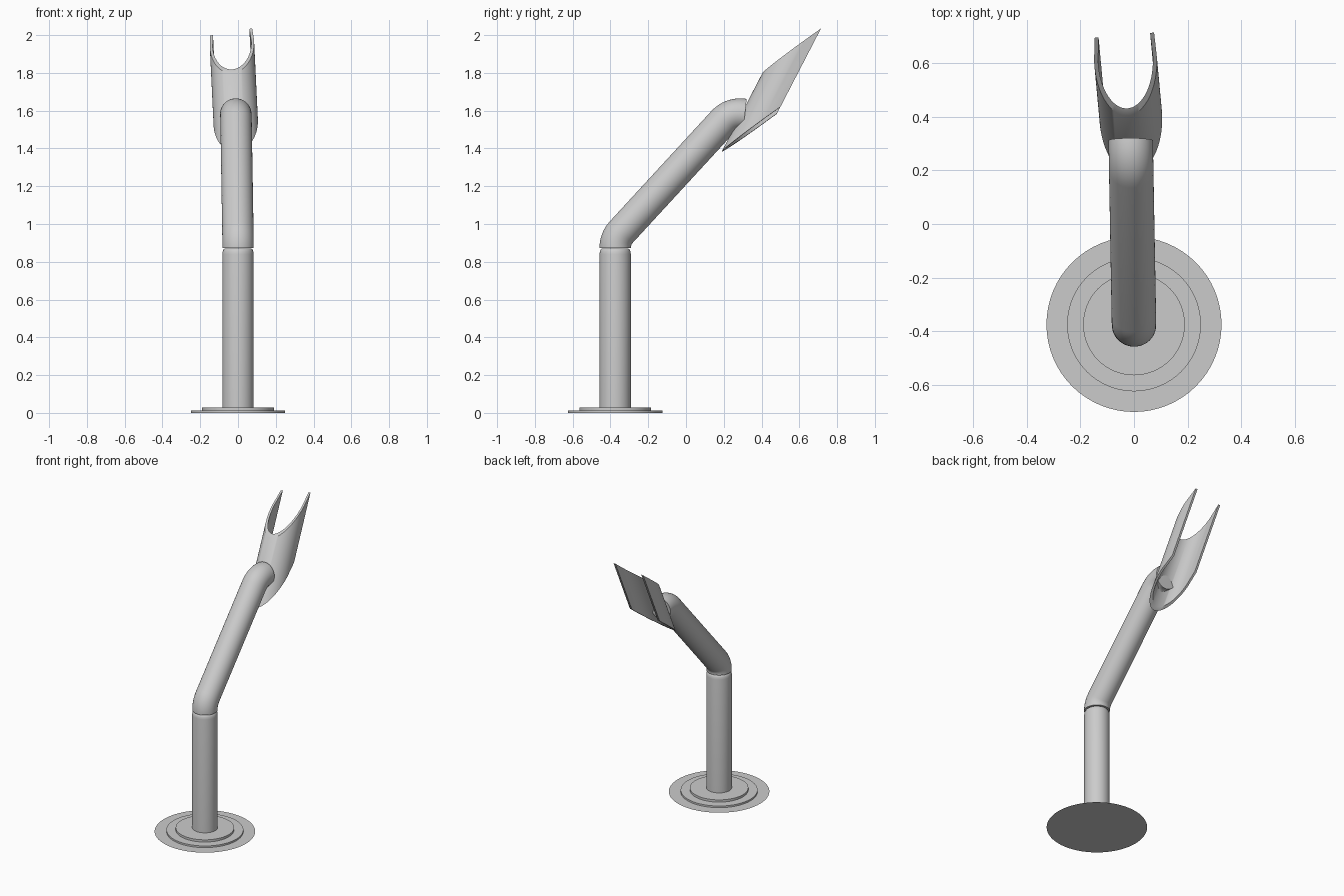
import bpy, bmesh, math
from mathutils import Vector

if "Cube" in bpy.data.objects:
    bpy.data.objects.remove(bpy.data.objects["Cube"])

POLE_Y = -0.375


def make(name, verts, faces, angle=35):
    me = bpy.data.meshes.new(name)
    me.from_pydata(verts, [], faces)
    bm = bmesh.new()
    bm.from_mesh(me)
    if name != "ground_disc":
        bmesh.ops.recalc_face_normals(bm, faces=bm.faces)
    bm.to_mesh(me)
    bm.free()
    ob = bpy.data.objects.new(name, me)
    bpy.context.collection.objects.link(ob)
    bpy.ops.object.select_all(action='DESELECT')
    ob.select_set(True)
    bpy.context.view_layer.objects.active = ob
    bpy.ops.object.shade_smooth_by_angle(angle=math.radians(angle))
    return ob


def loft(name, rings, closed=False):
    """Skin a list of equal rings; cap the ends, or join last to first when closed."""
    n = len(rings[0])
    verts = [p for r in rings for p in r]
    k = len(rings)
    faces = [(i * n + j, i * n + (j + 1) % n, (i + 1) % k * n + (j + 1) % n, (i + 1) % k * n + j)
             for i in range(k if closed else k - 1) for j in range(n)]
    if not closed:
        faces += [tuple(range(n))[::-1], tuple(range((k - 1) * n, k * n))]
    return make(name, verts, faces)


def circle(r, z, n=64):
    return [(r * math.cos(2 * math.pi * i / n), POLE_Y + r * math.sin(2 * math.pi * i / n), z)
            for i in range(n)]


def turned(name, profile, n=64):
    return loft(name, [circle(r, z, n) for r, z in profile])


# base: flat ground disc and two stepped plates
make("ground_disc", circle(0.327, 0), [tuple(range(64))])
turned("lower_plate", [(0.25, 0.0), (0.25, 0.012)])
turned("upper_plate", [(0.19, 0.012), (0.19, 0.028)])

# upright pole with a rounded top edge
turned("pole", [(0.083, 0.028), (0.083, 0.84), (0.081, 0.855), (0.076, 0.866), (0.07, 0.87)], 48)


# bent arm: centre line in the y-z plane with filleted corners
def fillet(a, c, b, length, steps=8):
    p = c + (a - c).normalized() * length
    d1, d2 = (c - a).normalized(), (b - c).normalized()
    turn = d1.angle(d2)
    R = length / math.tan(turn / 2)
    side = (d2 - d1 * d1.dot(d2)).normalized()
    out = []
    for i in range(steps + 1):
        t = turn * i / steps
        out.append((p + d1 * R * math.sin(t) + side * R * (1 - math.cos(t)),
                    d1 * math.cos(t) + side * math.sin(t)))
    return out


start, low = Vector((0, POLE_Y, 0.872)), Vector((0, POLE_Y, 0.922))
high, end = Vector((0, 0.238, 1.588)), Vector((0, 0.312, 1.580))
path = ([(start, Vector((0, 0, 1)))] + fillet(start, low, high, 0.048)
        + fillet(low, high, end, 0.062) + [(end, (end - high).normalized())])
rings = []
for p, d in path:
    side = Vector((1, 0, 0)).cross(d)
    ring = []
    for i in range(48):
        a = 2 * math.pi * i / 48
        v = p + 0.083 * (Vector((1, 0, 0)) * math.cos(a) + side * math.sin(a))
        v.x -= 0.018 * (v.y - POLE_Y)      # arm is swung very slightly to one side
        ring.append(v)
    rings.append(ring)
loft("arm", rings)

# cradle: thin U-shaped channel with slanted ends
axis = Vector((-0.02, 0.215, 0.415))
length = axis.length
axis.normalize()
depth = Vector((0, 0.89, -0.456))
R, T, D = 0.118, 0.015, 0.167
shear = 0.33 / D


def section(r):
    pts = [(r * math.sin(a), R - r * math.cos(a))
           for a in [math.radians(-90 + 180 * i / 40) for i in range(41)]]
    return [(-r + 0.006, D)] + pts + [(r - 0.006, D)]


outline = section(R) + section(R - T)[::-1]
origin = Vector((-0.002, 0.19, 1.385))
rings = []
for s in (0, length):
    rings.append([origin + Vector((x, 0, 0)) + depth * y + axis * (s + shear * y + 0.19 * x)
                  for x, y in outline])
n = len(outline)
half = n // 2
verts = rings[0] + rings[1]
faces = [(i, (i + 1) % n, n + (i + 1) % n, n + i) for i in range(n)]
for i in range(half - 1):                  # end faces as strips across the wall
    q = (i, i + 1, n - 2 - i, n - 1 - i)
    faces += [q[::-1], tuple(k + n for k in q)]
make("cradle", verts, faces)
